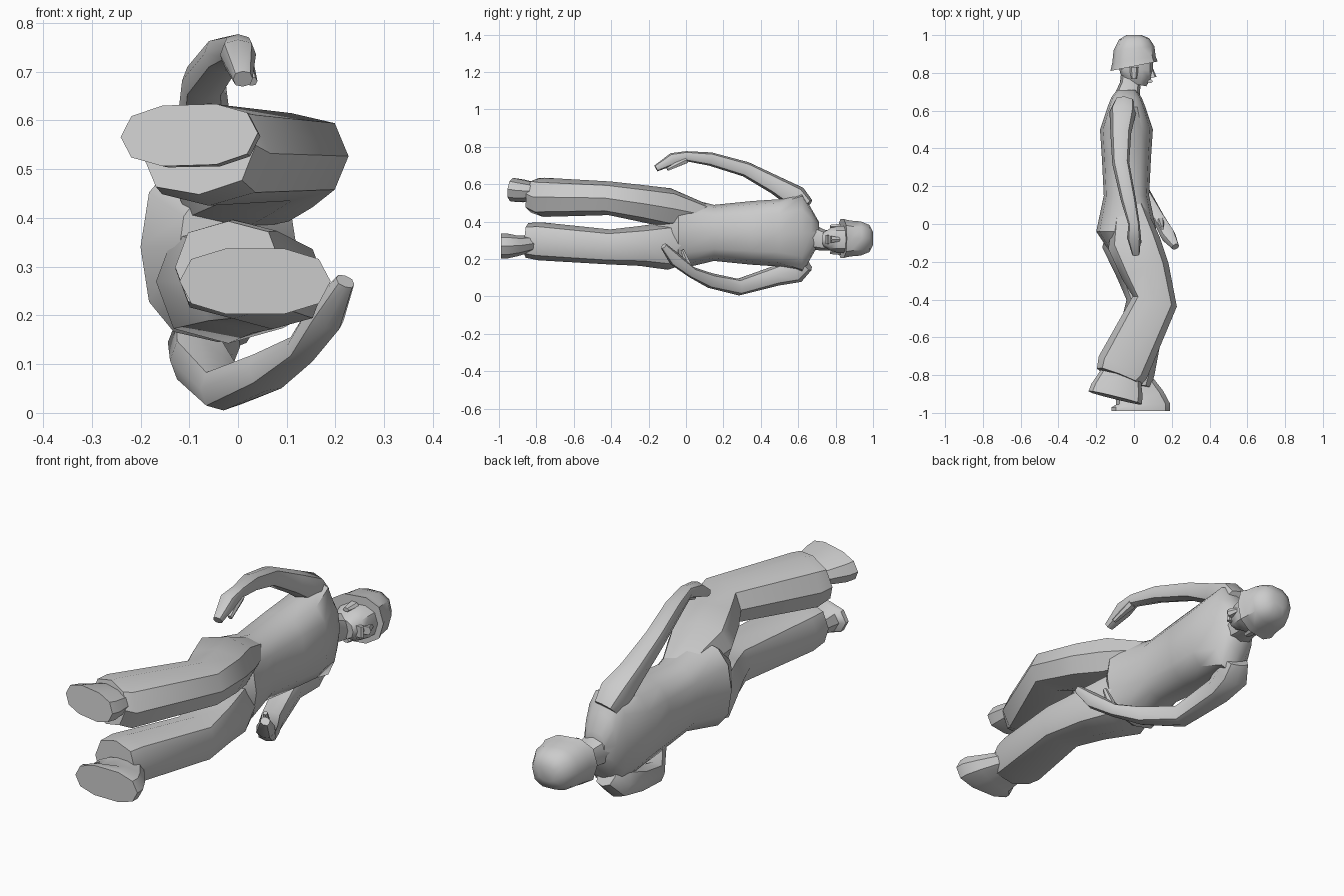
import bpy, bmesh, math
from mathutils import Vector

default_cube = bpy.data.objects.get("Cube")
if default_cube:
    bpy.data.objects.remove(default_cube, do_unlink=True)

# One plain colour for the whole figure
grey = bpy.data.materials.new("plain grey")
grey.use_nodes = True
grey.diffuse_color = (.6, .6, .6, 1)
grey.node_tree.nodes["Principled BSDF"].inputs["Base Color"].default_value = grey.diffuse_color


def ring(centre, across, up, depth, width, sides):
    """Return a slightly squared oval of points around a centre."""
    points = []
    for step in range(sides):
        angle = math.tau * step / sides
        cosine, sine = math.cos(angle), math.sin(angle)
        forward = math.copysign(abs(cosine) ** .8, cosine) * depth
        sideways = math.copysign(abs(sine) ** .8, sine) * width
        points.append(centre + across * forward + up * sideways)
    return points


def skin(name, rings):
    """Join the rings into one closed, shaded object."""
    bm = bmesh.new()
    loops = [[bm.verts.new(point) for point in points] for points in rings]
    for low, high in zip(loops, loops[1:]):
        for i in range(len(low)):
            bm.faces.new((low[i - 1], low[i], high[i], high[i - 1]))
    bm.faces.new(loops[0])
    bm.faces.new(loops[-1])
    bmesh.ops.recalc_face_normals(bm, faces=bm.faces)
    mesh = bpy.data.meshes.new(name)
    bm.to_mesh(mesh)
    bm.free()
    mesh.materials.append(grey)
    part = bpy.data.objects.new(name, mesh)
    bpy.context.collection.objects.link(part)
    bpy.ops.object.select_all(action="DESELECT")
    part.select_set(True)
    bpy.context.view_layer.objects.active = part
    bpy.ops.object.shade_smooth_by_angle(angle=math.radians(42))


def trunk(name, x, z, profile, tilt=0, sides=10):
    """Skin a profile of (y, half depth, half width); the tilt fades to the last ring."""
    rings = []
    for index, (y, depth, width) in enumerate(profile):
        fade = 1 - index / (len(profile) - 1)
        across = Vector((1, tilt * fade, 0))
        rings.append(ring(Vector((x, y, z)), across, Vector((0, 0, 1)), depth, width, sides))
    skin(name, rings)


def limb(name, path, flatness=1, sides=8):
    """Skin rings square to a path of (x, y, z, size)."""
    points = [Vector(stop[:3]) for stop in path]
    last = len(points) - 1
    rings = []
    for index, point in enumerate(points):
        along = (points[min(index + 1, last)] - points[max(index - 1, 0)]).normalized()
        across = Vector((1, 0, 0))
        across = (across - along * across.dot(along)).normalized()
        size = path[index][3]
        rings.append(ring(point, across, along.cross(across), size, size * flatness, sides))
    skin(name, rings)


# Trunk, from pelvis to collar, and the neck
trunk("torso", -.04, .34, [
    (-.16, .08, .11), (-.04, .16, .195), (.15, .12, .15), (.35, .13, .17),
    (.5, .14, .18), (.62, .1, .22), (.67, .08, .13), (.71, .05, .06)], sides=12)
limb("neck", [(-.04, .66, .32, .07), (-.02, .74, .3, .055), (-.01, .83, .3, .055)])

# Bent legs in loose trousers, from hip to hem
limb("left_leg", [
    (-.03, .13, .43, .07), (0, -.1, .475, .14), (.06, -.25, .5, .13),
    (.11, -.41, .525, .12), (-.06, -.76, .53, .14), (-.08, -.81, .54, .125)], .75)
limb("right_leg", [
    (-.03, .13, .28, .07), (-.02, -.1, .27, .15), (.03, -.25, .27, .125),
    (.07, -.41, .265, .11), (-.01, -.78, .295, .12), (-.02, -.85, .3, .11)], .85)

# Shoes, from ankle to flat sole
limb("left_shoe", [
    (-.07, -.8, .56, .11), (-.09, -.88, .565, .14), (-.1, -.92, .57, .145)], .45, 10)
limb("right_shoe", [
    (0, -.84, .28, .1), (.03, -.92, .27, .13), (.035, -.96, .27, .155), (.035, -.99, .27, .155)],
    .45, 10)

# Arms, from shoulder to fingertips
limb("left_arm", [
    (-.05, .64, .48, .055), (-.06, .59, .53, .07), (-.07, .48, .595, .055),
    (-.07, .32, .68, .045), (-.03, .13, .735, .04), (0, 0, .75, .03),
    (0, -.07, .735, .037), (.01, -.16, .685, .02)], .9)
limb("right_arm", [
    (-.05, .64, .18, .055), (-.07, .59, .14, .075), (-.08, .48, .11, .06),
    (-.03, .28, .05, .05), (.06, .13, .085, .045), (.13, .03, .13, .033),
    (.18, -.06, .2, .04), (.22, -.12, .27, .02)], .9)

# Thumbs, held away from the palm
limb("left_thumb", [(.01, 0, .73, .02), (.03, -.1, .68, .01)], sides=6)
limb("right_thumb", [(.14, .02, .15, .02), (.15, -.02, .25, .01)], sides=6)

# Head, with the chin forward
trunk("head", .01, .305, [
    (.74, .055, .04), (.78, .08, .065), (.82, .09, .075), (.88, .09, .075)], tilt=-.2)
limb("nose", [(.085, .84, .305, .008), (.1, .775, .305, .02)], sides=6)
limb("lips", [(.08, .755, .28, .02), (.08, .755, .33, .02)], .5, 6)
for side, z in (("left", .375), ("right", .235)):
    limb(side + "_ear", [(0, .77, z, .015), (0, .83, z, .025)], .6, 6)

# Helmet with a flared brim raised at the front
trunk("helmet", 0, .31, [
    (.835, .125, .108), (.87, .115, .1), (.93, .108, .095), (.98, .08, .075), (1, .04, .035)],
    tilt=.2)
